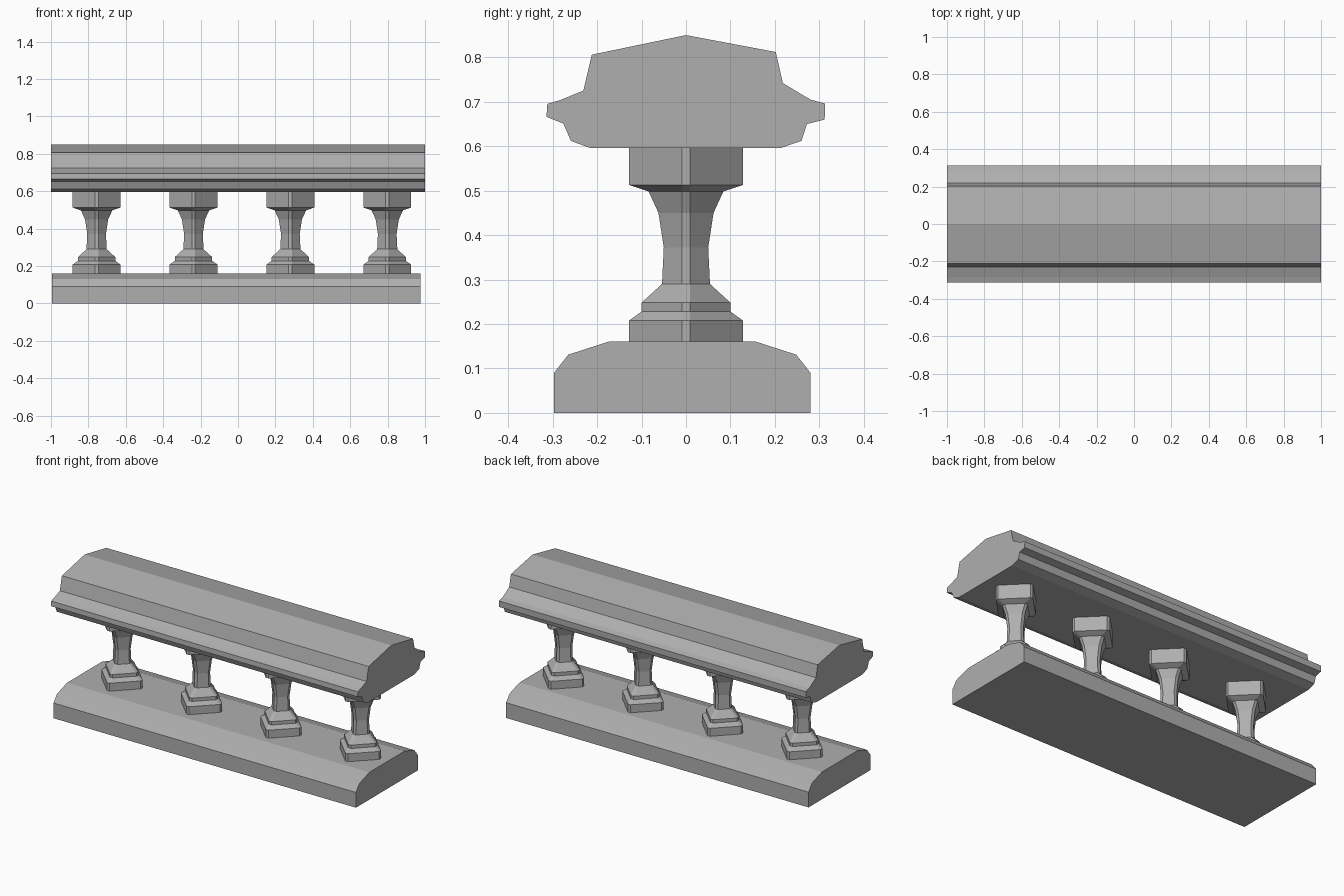
import bpy

if "Cube" in bpy.data.objects:
    bpy.data.objects.remove(bpy.data.objects["Cube"])

# Darker grey stone shared by all parts
stone = bpy.data.materials.new("stone")
stone.diffuse_color = (0.43, 0.43, 0.43, 1)
stone.use_nodes = True
stone.node_tree.nodes["Principled BSDF"].inputs["Base Color"].default_value = stone.diffuse_color


def make(name, rings):
    """Skin a stack of equal-length closed rings and cap both ends."""
    n = len(rings[0])
    verts = [p for ring in rings for p in ring]
    faces = [tuple(reversed(range(n))), tuple(range(len(verts) - n, len(verts)))]
    for r in range(len(rings) - 1):
        a, b = r * n, (r + 1) * n
        for i in range(n):
            j = (i + 1) % n
            faces.append((a + i, a + j, b + j, b + i))
    mesh = bpy.data.meshes.new(name)
    mesh.from_pydata(verts, [], faces)
    mesh.materials.append(stone)
    obj = bpy.data.objects.new(name, mesh)
    bpy.context.collection.objects.link(obj)
    return obj


def extrude_x(name, profile, x0, x1):
    """Sweep a counter-clockwise (y, z) profile along x."""
    return make(name, [[(x, y, z) for y, z in profile] for x in (x0, x1)])


# Base plinth
extrude_x("base_plinth", [
    (-0.297, 0), (0.28, 0), (0.28, 0.09), (0.248, 0.131), (0.155, 0.161),
    (-0.172, 0.161), (-0.265, 0.131), (-0.297, 0.09)], -0.995, 0.977)

# Moulded handrail
extrude_x("handrail", [
    (-0.216, 0.596), (0.213, 0.596), (0.26, 0.612), (0.272, 0.65),
    (0.312, 0.66), (0.313, 0.696), (0.28, 0.705), (0.218, 0.742),
    (0.202, 0.812), (0, 0.85), (-0.212, 0.806), (-0.231, 0.725),
    (-0.283, 0.704), (-0.312, 0.695), (-0.314, 0.666), (-0.276, 0.651),
    (-0.259, 0.612)], -1, 1)

# Balusters: diamond section with narrow chamfered corners
C = 0.009
baluster_profile = [
    (0.128, 0.161), (0.128, 0.208), (0.1, 0.228), (0.1, 0.248), (0.054, 0.29),
    (0.05, 0.372), (0.062, 0.45), (0.084, 0.498), (0.128, 0.513), (0.128, 0.596)]


def diamond(r, z):
    return [(r, -C, z), (r, C, z), (C, r, z), (-C, r, z),
            (-r, C, z), (-r, -C, z), (-C, -r, z), (C, -r, z)]


first = make("baluster_1", [diamond(r, z) for r, z in baluster_profile])
first.location.x = -0.756
for i in range(1, 4):
    copy = bpy.data.objects.new(f"baluster_{i + 1}", first.data)
    copy.location.x = -0.756 + i * 0.518
    bpy.context.collection.objects.link(copy)
